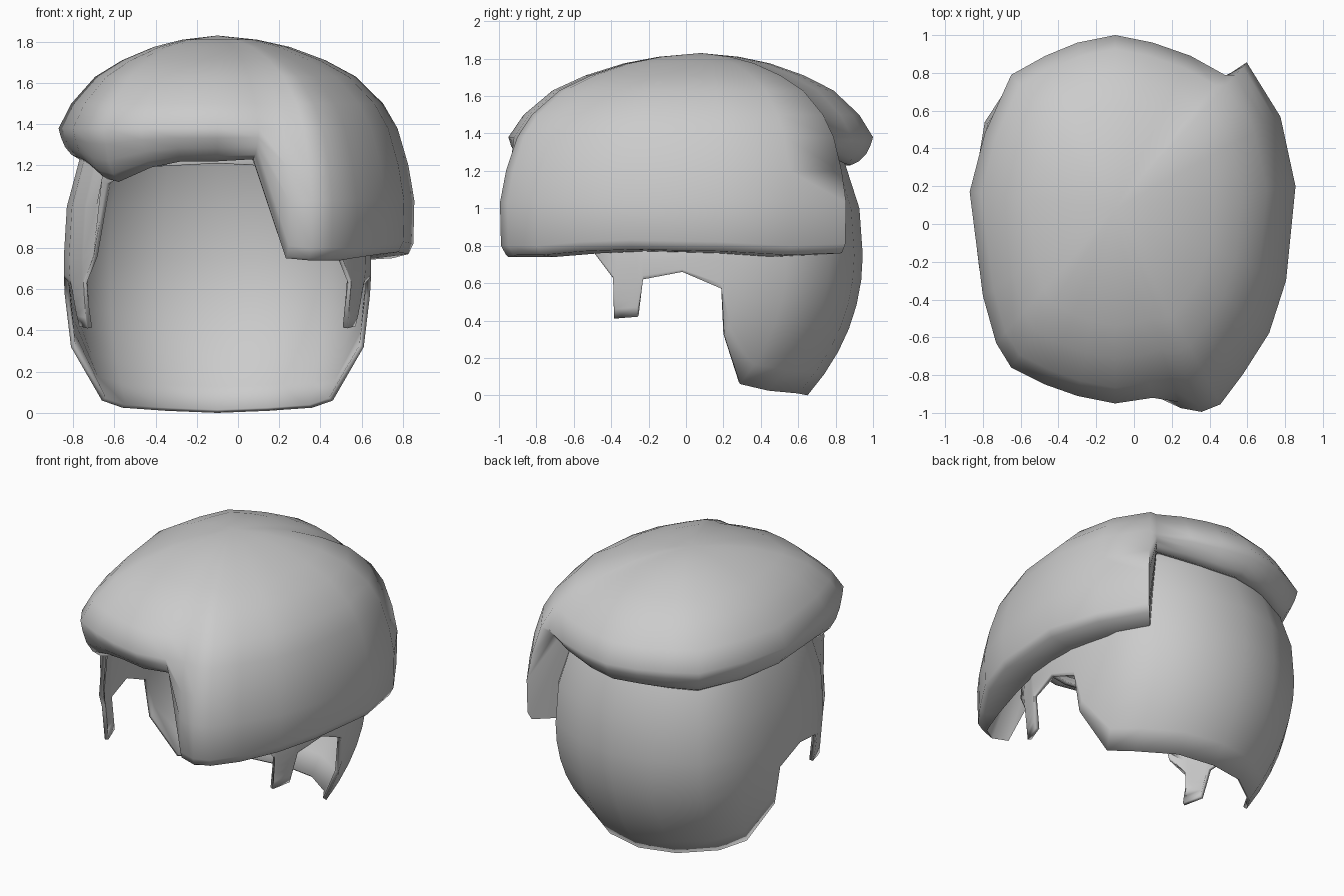
import bpy
import bmesh
import math
from mathutils import Vector

default_cube = bpy.data.objects.get("Cube")
if default_cube:
    bpy.data.objects.remove(default_cube, do_unlink=True)

hair_grey = bpy.data.materials.new("hair grey")
hair_grey.use_nodes = True
colour = (0.6, 0.6, 0.6, 1)
hair_grey.diffuse_color = colour
hair_grey.node_tree.nodes["Principled BSDF"].inputs["Base Color"].default_value = colour


def loft(name, columns, crown):
    """Join neighbouring columns of points into a closed ring and fan the top to a crown."""
    bm = bmesh.new()
    rows = [[bm.verts.new(point) for point in column] for column in columns]
    top = bm.verts.new(crown)
    for left, right in zip(rows, rows[1:] + rows[:1]):
        bm.faces.new((left[0], right[0], top))
        for i in range(len(left) - 1):
            bm.faces.new((left[i], left[i + 1], right[i + 1], right[i]))
    bmesh.ops.remove_doubles(bm, verts=bm.verts, dist=0.0005)
    bmesh.ops.recalc_face_normals(bm, faces=bm.faces)
    mesh = bpy.data.meshes.new(name)
    bm.to_mesh(mesh)
    bm.free()
    mesh.materials.append(hair_grey)
    obj = bpy.data.objects.new(name, mesh)
    bpy.context.collection.objects.link(obj)
    return obj


def smooth(obj, degrees):
    bpy.ops.object.select_all(action="DESELECT")
    obj.select_set(True)
    bpy.context.view_layer.objects.active = obj
    bpy.ops.object.shade_smooth_by_angle(angle=math.radians(degrees))


# Swept top hair: outline stations (x, y, lower edge height), long flap on one side
CROWN = Vector((-0.1, 0.08, 1.83))
outline = [
    (-0.1, -0.95, 1.22), (0.1, -0.92, 1.23),
    (0.25, -0.98, 0.75), (0.36, -1, 0.74), (0.46, -0.96, 0.74), (0.58, -0.8, 0.74),
    (0.72, -0.58, 0.76), (0.81, -0.3, 0.77), (0.86, 0.2, 0.76), (0.78, 0.57, 0.74),
    (0.6, 0.86, 0.75),
    (0.48, 0.79, 1.31), (0.3, 0.89, 1.27), (0.1, 0.96, 1.24), (-0.1, 1, 1.23),
    (-0.3, 0.96, 1.23), (-0.47, 0.89, 1.22), (-0.65, 0.79, 1.21), (-0.79, 0.48, 1.21),
    (-0.87, 0.17, 1.23), (-0.8, -0.38, 1.2), (-0.73, -0.63, 1.14), (-0.65, -0.76, 1.12),
    (-0.47, -0.85, 1.19), (-0.3, -0.91, 1.22),
]
dome = [(0.22, 1.81), (0.4, 1.775), (0.6, 1.71), (0.77, 1.63), (0.92, 1.5), (1, 1.38)]


def top_column(x, y, low):
    if low < 1:
        # Flap: thin at the front, thick at the side and back, rolled underneath
        inner = 0.78 + max(0, -y - 0.5) * 0.35
        profile = [(r * 0.91, z) for r, z in dome]
        profile += [(0.965, 1.2), (0.995, 1.03), (0.99, low + 0.06),
                    (0.965, low + 0.01), (inner, low), (0.78, 1.25)]
    else:
        drop = 1.38 - low
        profile = dome + [(0.985, 1.38 - drop * 0.3), (0.96, 1.38 - drop * 0.6),
                          (0.92, low + drop * 0.15), (0.87, low), (0.82, low + 0.02),
                          (0.7, 1.35)]
    return [(CROWN.x + (x - CROWN.x) * r, CROWN.y + (y - CROWN.y) * r, z) for r, z in profile]


top_hair = loft("top_hair", [top_column(*station) for station in outline], CROWN)
smooth(top_hair, 75)

# Back and side hair: half outline of (lower edge point, widest point), mirrored across
half = [
    ((0, 0.65, 0), (0, 0.945)),
    ((0.25, 0.6, 0.01), (0.27, 0.9)),
    ((0.46, 0.44, 0.025), (0.54, 0.77)),
    ((0.56, 0.29, 0.06), (0.69, 0.54)),
    ((0.71, 0.205, 0.32), (0.73, 0.3)),
    ((0.74, 0.19, 0.57), (0.745, 0.18)),
    ((0.745, -0.02, 0.66), (0.745, -0.02)),
    ((0.71, -0.23, 0.62), (0.72, -0.23)),
    ((0.67, -0.26, 0.42), (0.71, -0.26)),
    ((0.63, -0.385, 0.41), (0.66, -0.37)),
    ((0.65, -0.385, 0.62), (0.65, -0.4)),
    ((0.6, -0.49, 0.76), (0.6, -0.47)),
    ((0.53, -0.54, 1.11), (0.56, -0.54)),
    ((0.38, -0.7, 1.19), (0.4, -0.7)),
    ((0, -0.78, 1.21), (0, -0.78)),
]


def shell_column(base, wide, side):
    low = base[2]
    mid = max(0.75, low + 0.03)
    start, end = Vector(base), Vector((*wide, mid))
    bend = Vector((*wide, low + (mid - low) * 0.45))
    points = []
    for i in range(7):
        t = i / 6
        points.append(start * (1 - t) ** 2 + bend * (2 * t * (1 - t)) + end * t * t)
    for scale, z in ((0.98, 1), (0.89, 1.25), (0.75, 1.5), (0.45, 1.64)):
        height = max(z, mid + 0.05 * z)
        points.append(Vector((wide[0] * scale, 0.05 + (wide[1] - 0.05) * scale, height)))
    return [(CROWN.x + side * p.x, p.y, p.z) for p in reversed(points)]


columns = [shell_column(*pair, 1) for pair in half]
columns += [shell_column(*pair, -1) for pair in reversed(half[1:-1])]
back_hair = loft("back_hair", columns, (CROWN.x, 0.05, 1.7))
thickness = back_hair.modifiers.new("thickness", "SOLIDIFY")
thickness.thickness = 0.024
thickness.offset = -1
smooth(back_hair, 55)
